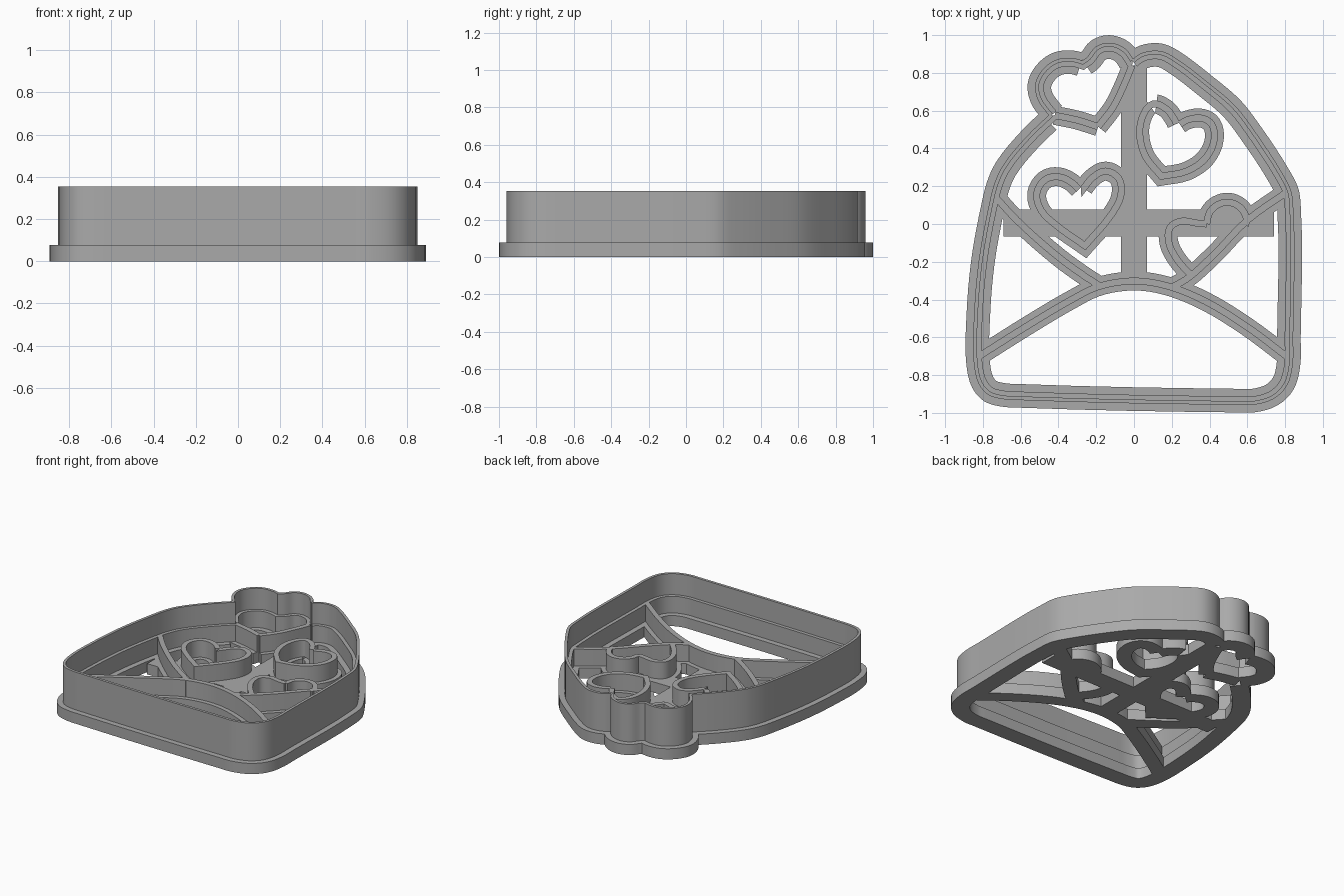
import bpy
import bmesh
from mathutils import Vector
from mathutils.geometry import delaunay_2d_cdt, intersect_point_quad_2d

cube = bpy.data.objects.get("Cube")
if cube:
    bpy.data.objects.remove(cube, do_unlink=True)

FLANGE_TOP, DETAIL_TOP, BLADE_TOP = 0.078, 0.2, 0.354

grey = bpy.data.materials.new("light grey plastic")
grey.use_nodes = True
COLOUR = (0.4, 0.4, 0.4, 1)
grey.diffuse_color = COLOUR
grey.node_tree.nodes["Principled BSDF"].inputs["Base Color"].default_value = COLOUR


def smooth(points, steps=4):
    """Smooth curve through the points, with tangents scaled to each span."""
    pts = [Vector(p) for p in points]
    dirs = [(b - a).normalized() for a, b in zip(pts, pts[1:])]
    tangents = [dirs[0]]
    tangents += [(a + b).normalized() for a, b in zip(dirs, dirs[1:])]
    tangents.append(dirs[-1])
    out = []
    for i, (a, b) in enumerate(zip(pts, pts[1:])):
        span = (b - a).length
        for s in range(steps):
            t = s / steps
            h = t * t * (3 - 2 * t)
            out.append(a * (1 - h) + b * h
                       + tangents[i] * span * t * (1 - t) ** 2
                       - tangents[i + 1] * span * t * t * (1 - t))
    out.append(pts[-1])
    return out


def loop(*parts):
    """Closed path of smooth parts that meet at sharp corners."""
    return [p for part in parts for p in smooth(part)[:-1]], True


def line(points):
    return smooth(points), False


def ribbon(path, right, left):
    """Mitred quads along a path, between two sideways offsets."""
    pts, closed = path
    n = len(pts)
    rails = []
    for i, p in enumerate(pts):
        before = pts[i - 1] if closed or i else None
        after = pts[(i + 1) % n] if closed or i < n - 1 else None
        d_in = (p - before).normalized() if before else None
        d_out = (after - p).normalized() if after else d_in
        d_in = d_in or d_out
        tangent = (d_in + d_out).normalized()
        normal = Vector((-tangent.y, tangent.x))
        normal /= max(tangent.dot(d_out), 0.55)
        rails.append((p + normal * right, p + normal * left))
    pairs = list(zip(rails, rails[1:]))
    if closed:
        pairs.append((rails[-1], rails[0]))
    return [(a[0], b[0], b[1], a[1]) for a, b in pairs]


def solid(name, quads, bottom, top):
    """Merge flat quads into one outline and extrude it."""
    verts, edges = [], []
    for q in quads:
        k = len(verts)
        verts += q
        edges += [(k + i, k + (i + 1) % len(q)) for i in range(len(q))]
    flat, _, tris, *_ = delaunay_2d_cdt(verts, edges, [], 0, 1e-5)
    boxes = [(min(p.x for p in q), max(p.x for p in q),
              min(p.y for p in q), max(p.y for p in q), q) for q in quads]
    bm = bmesh.new()
    made = [bm.verts.new((p.x, p.y, bottom)) for p in flat]
    for tri in tris:
        c = sum((flat[i] for i in tri), Vector((0, 0))) / len(tri)
        if any(x0 <= c.x <= x1 and y0 <= c.y <= y1
               and intersect_point_quad_2d(c, *q)
               for x0, x1, y0, y1, q in boxes):
            bm.faces.new([made[i] for i in tri])
    bmesh.ops.delete(bm, geom=[v for v in bm.verts if not v.link_faces],
                     context='VERTS')
    raised = bmesh.ops.extrude_face_region(bm, geom=bm.faces[:],
                                           use_keep_orig=True)["geom"]
    bmesh.ops.translate(bm, vec=(0, 0, top - bottom),
                        verts=[g for g in raised if isinstance(g, bmesh.types.BMVert)])
    bmesh.ops.recalc_face_normals(bm, faces=bm.faces[:])
    mesh = bpy.data.meshes.new(name)
    bm.to_mesh(mesh)
    bm.free()
    mesh.materials.append(grey)
    obj = bpy.data.objects.new(name, mesh)
    bpy.context.collection.objects.link(obj)
    bpy.ops.object.select_all(action='DESELECT')
    obj.select_set(True)
    bpy.context.view_layer.objects.active = obj
    bpy.ops.object.shade_smooth_by_angle(angle=0.5)


def bar(x0, x1, y0, y1):
    return tuple(Vector(p) for p in ((x0, y0), (x1, y0), (x1, y1), (x0, y1)))


# Outer outline, counter-clockwise: envelope, then the two lobes of the top heart
joint, dip, notch, tip = (-.42, .575), (-.01, .84), (-.27, .84), (-.19, .515)
outline = loop(
    [joint, (-.55, .45), (-.68, .29), (-.72, .2), (-.745, .1), (-.8, -.2),
     (-.825, -.5), (-.825, -.74), (-.8, -.84), (-.76, -.885), (-.69, -.905),
     (-.6, -.91), (.55, -.935), (.63, -.935), (.73, -.905), (.79, -.845),
     (.817, -.75), (.82, -.6), (.82, .1), (.81, .17), (.77, .25), (.62, .48),
     (.52, .61), (.38, .73), (.2, .865), (.15, .89), (.1, .895), (.04, .88), dip],
    [dip, (-.06, .91), (-.13, .937), (-.19, .92), (-.23, .87), notch],
    [notch, (-.32, .855), (-.4, .85), (-.46, .81), (-.5, .74), (-.49, .67),
     (-.45, .61), joint])

# Inner hearts, each half running between its tip and its notch
left_tip, left_notch = (-.26, -.115), (-.28, .17)
left_heart = loop(
    [left_tip, (-.12, .05), (-.07, .15), (-.08, .24), (-.15, .28), (-.22, .245), left_notch],
    [left_notch, (-.33, .22), (-.4, .25), (-.47, .235), (-.515, .16), (-.49, .07),
     (-.42, 0), left_tip])
right_tip, right_notch = (.145, .253), (.23, .52)
right_heart = loop(
    [right_tip, (.28, .28), (.38, .35), (.425, .45), (.41, .53), (.36, .56),
     (.28, .55), right_notch],
    [right_notch, (.21, .56), (.17, .61), (.1, .635), (.05, .58), (.03, .48),
     (.06, .36), right_tip])

# Lines of the lower heart, the top heart's point, the flap and the side folds
details = [
    left_heart, right_heart,
    line([(.3, -.27), (.23, -.19), (.185, -.1), (.19, -.02), (.25, .015),
          (.33, .005), (.385, .0)]),
    line([(.385, .0), (.4, .06), (.44, .1), (.5, .115), (.56, .09), (.595, .03), (.59, -.01)]),
    line([joint, (-.3, .55), tip]),
    line([tip, (-.11, .62), (-.06, .72), dip]),
    line([(-.82, -.7), (-.55, -.53), (-.33, -.4), (-.2, -.335), (-.06, -.305),
          (.06, -.305), (.2, -.335), (.38, -.41), (.6, -.545), (.82, -.71)]),
    line([(-.74, .15), (-.62, .02), (-.4, -.175), (-.27, -.27), (-.17, -.335)]),
    line([(.81, .17), (.6, .02), (.42, -.165), (.28, -.29), (.2, -.335)]),
]

# Wide base with the cross-shaped support bars
base = ribbon(outline, -.0625, .0625)
for path in details:
    base += ribbon(path, -.05, .05)
base += [bar(-.07, .07, -.3, .84), bar(-.69, .74, -.065, .078)]
solid("base_flange", base, 0, FLANGE_TOP)

# Lower stamping walls and the inner ledge of the rim
walls = ribbon(outline, -.015, .0225)
for path in details:
    walls += ribbon(path, -.018, .018)
solid("stamp_walls", walls, FLANGE_TOP, DETAIL_TOP)

# Tall thin cutting edge
solid("cutting_blade", ribbon(outline, -.0225, -.0025), FLANGE_TOP, BLADE_TOP)
